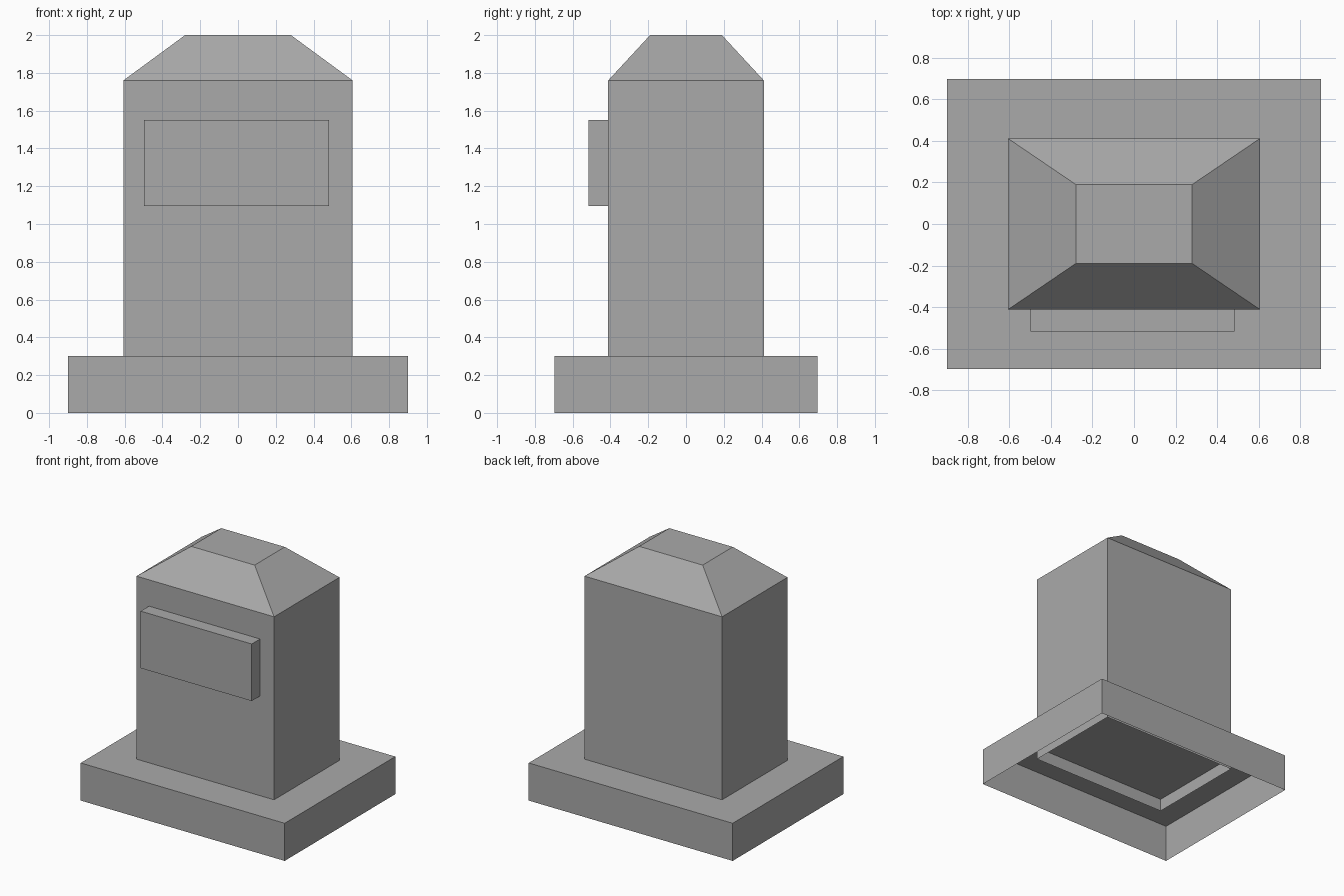
import bpy
import bmesh

cube = bpy.data.objects.get("Cube")
if cube:
    bpy.data.objects.remove(cube, do_unlink=True)

# One flat stone colour
stone = bpy.data.materials.new("grey stone")
stone.use_nodes = True
colour = (0.4, 0.4, 0.4, 1)
stone.diffuse_color = colour
stone.node_tree.nodes["Principled BSDF"].inputs["Base Color"].default_value = colour


def block(name, low, high, top_scale=(1, 1), open_side=None):
    """Box from low to high corner, tapered at the top, with one side left open."""
    bm = bmesh.new()
    bmesh.ops.create_cube(bm, size=1)
    if open_side:
        gone = [f for f in bm.faces
                if sum(n * d for n, d in zip(f.normal, open_side)) > 0.9]
        bmesh.ops.delete(bm, geom=gone, context="FACES")
    for v in bm.verts:
        if v.co.z > 0:
            v.co.x *= top_scale[0]
            v.co.y *= top_scale[1]
        for i in range(3):
            v.co[i] = low[i] + (v.co[i] + 0.5) * (high[i] - low[i])
    mesh = bpy.data.meshes.new(name)
    bm.to_mesh(mesh)
    bm.free()
    mesh.materials.append(stone)
    obj = bpy.data.objects.new(name, mesh)
    bpy.context.collection.objects.link(obj)
    return obj


BODY_X, BODY_Y, EAVES = 0.607, 0.412, 1.76
DOWN, BACK = (0, 0, -1), (0, 1, 0)

# Hollow plinth, open underneath
block("plinth", (-0.9, -0.697, 0), (0.9, 0.697, 0.3), open_side=DOWN)

# Hollow pillar, its walls reaching a little below the plinth top
pillar = block("pillar", (-BODY_X, -BODY_Y, 0.2), (BODY_X, BODY_Y, EAVES), open_side=DOWN)

# Sloped cap with a flat top, resting on the pillar
block("cap", (-BODY_X, -BODY_Y, EAVES), (BODY_X, BODY_Y, 2),
      top_scale=(0.28 / BODY_X, 0.19 / BODY_Y), open_side=DOWN)

# Blank tablet on the front
block("tablet", (-0.497, -0.517, 1.095), (0.483, -BODY_Y, 1.55), open_side=BACK)
